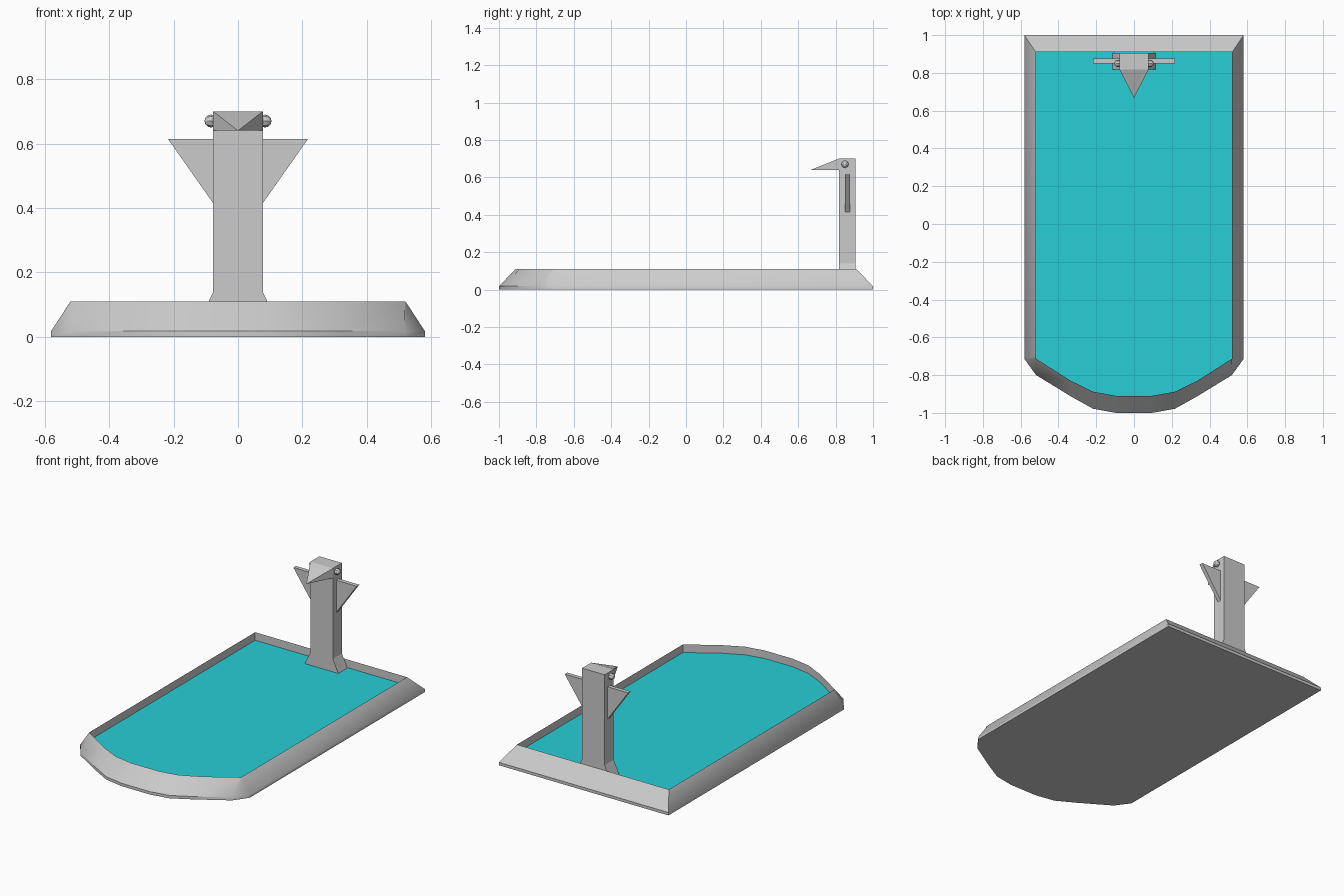
import bpy, bmesh, math

if "Cube" in bpy.data.objects:
    bpy.data.objects.remove(bpy.data.objects["Cube"])

WATER_Z = 0.06


def finish(name, bm):
    bmesh.ops.remove_doubles(bm, verts=bm.verts, dist=1e-5)
    bmesh.ops.recalc_face_normals(bm, faces=bm.faces)
    mesh = bpy.data.meshes.new(name)
    bm.to_mesh(mesh)
    bm.free()
    obj = bpy.data.objects.new(name, mesh)
    bpy.context.collection.objects.link(obj)
    return obj


def mirrored(half):
    """Complete a left-half outline by mirroring it in x."""
    return half + [(-x, y) for x, y in reversed(half)]


def loft(name, rings):
    """Skin a stack of closed rings and cap both ends."""
    bm = bmesh.new()
    loops = [[bm.verts.new(p) for p in ring] for ring in rings]
    n = len(loops[0])
    for a, b in zip(loops, loops[1:]):
        for i in range(n):
            j = (i + 1) % n
            bm.faces.new((a[i], a[j], b[j], b[i]))
    bm.faces.new(loops[0])
    bm.faces.new(loops[-1])
    return finish(name, bm)


def at(outline, z):
    return [(x, y, z) for x, y in outline]


def extrude_y(name, profile, y0, y1):
    return loft(name, [[(x, y, z) for x, z in profile] for y in (y0, y1)])


# Basin: low lip, sloped outside, upright inside
outer = mirrored([(-0.58, 1.0), (-0.58, -0.715), (-0.518, -0.80),
                  (-0.335, -0.912), (-0.217, -0.978), (-0.095, -1.0)])
inner = mirrored([(-0.52, 0.91), (-0.52, -0.70), (-0.519, -0.713),
                  (-0.335, -0.83), (-0.216, -0.888), (-0.095, -0.91)])
basin = loft("pool_basin", [at(outer, 0), at(outer, 0.018), at(inner, 0.11),
                            at(inner, WATER_Z - 0.003)])
bpy.context.view_layer.objects.active = basin
basin.select_set(True)
bpy.ops.object.shade_smooth_by_angle(angle=math.radians(35))

# Water surface
bm = bmesh.new()
bm.faces.new([bm.verts.new(p) for p in at(inner, WATER_Z)])
water = finish("water", bm)
if water.data.polygons[0].normal.z < 0:
    water.data.flip_normals()
teal = bpy.data.materials.new("teal_water")
teal.diffuse_color = (0.02, 0.62, 0.67, 1)
teal.use_nodes = True
teal.node_tree.nodes["Principled BSDF"].inputs["Base Color"].default_value = teal.diffuse_color
water.data.materials.append(teal)

# Upright post with a flared foot
extrude_y("post", mirrored([(-0.116, WATER_Z - 0.003), (-0.077, 0.14), (-0.077, 0.70)]),
          0.817, 0.906)

# Pointed beak on the front of the post head
bm = bmesh.new()
corners = [bm.verts.new((x, 0.817, z)) for x, z in
           ((-0.077, 0.64), (0.077, 0.64), (0.077, 0.70), (-0.077, 0.70))]
tip = bm.verts.new((0, 0.668, 0.64))
bm.faces.new(corners)
for i in range(4):
    bm.faces.new((corners[i], corners[(i + 1) % 4], tip))
finish("beak", bm)

# Paired side fins and eyes
for side, s in (("left", -1), ("right", 1)):
    extrude_y(side + "_fin", [(s * 0.07, 0.614), (s * 0.217, 0.614),
                              (s * 0.077, 0.415), (s * 0.07, 0.415)], 0.851, 0.876)
    bpy.ops.mesh.primitive_uv_sphere_add(segments=8, ring_count=6, radius=0.02,
                                         location=(s * 0.084, 0.85, 0.67),
                                         rotation=(0, math.pi / 2, 0))
    bpy.context.object.name = side + "_eye"
